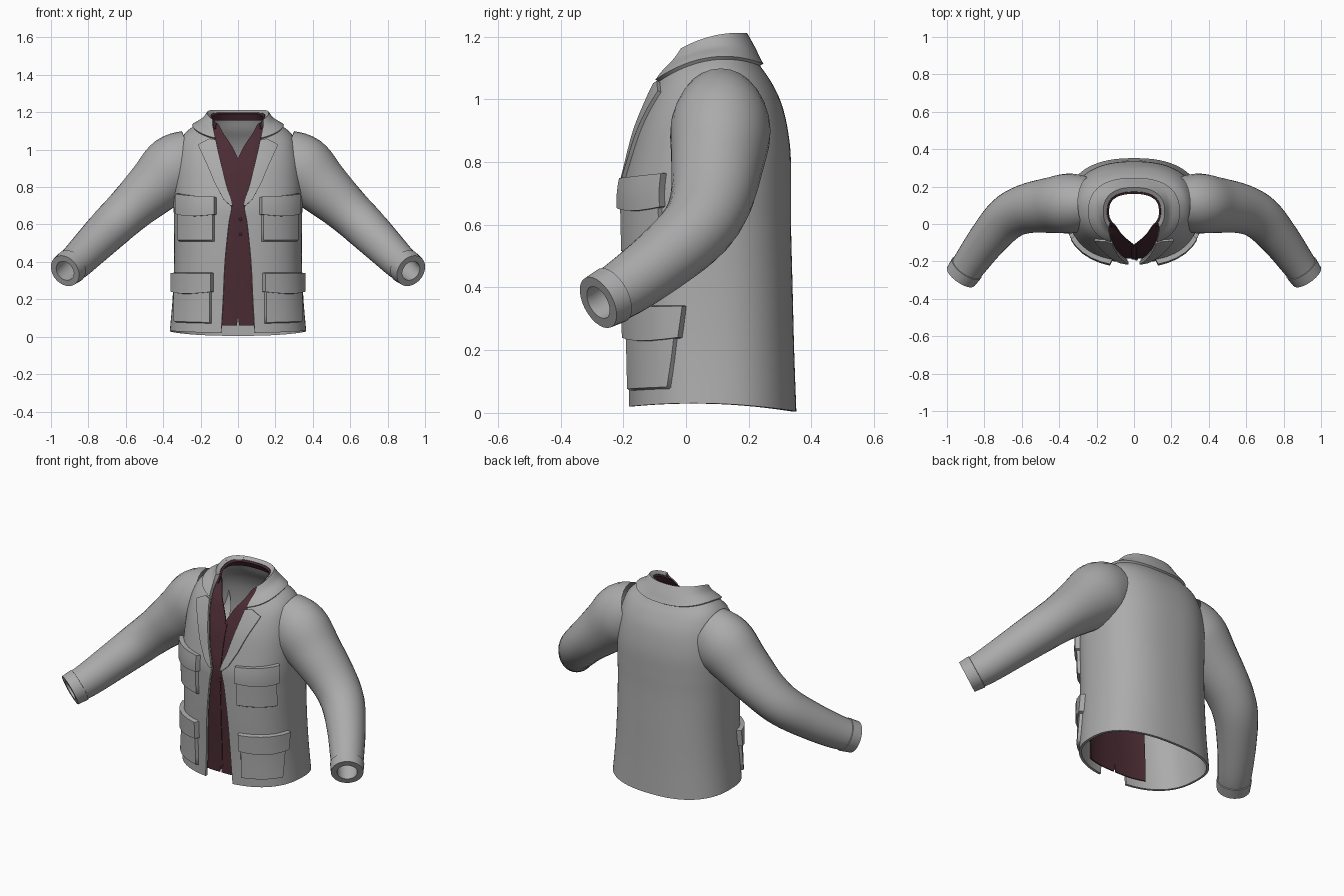
import bpy, math
from mathutils import Vector

if "Cube" in bpy.data.objects:
    bpy.data.objects.remove(bpy.data.objects["Cube"])


def material(name, rgb):
    m = bpy.data.materials.new(name)
    m.use_nodes = True
    m.diffuse_color = (*rgb, 1)
    m.node_tree.nodes["Principled BSDF"].inputs["Base Color"].default_value = (*rgb, 1)
    return m


GREY = material("grey cloth", (0.41, 0.41, 0.41))
MAROON = material("dark maroon cloth", (0.07, 0.025, 0.034))

# Torso rings: front z, side z, back z, half width, front y, back y, front gap
RINGS = [
    (.02, .03, .005, .365, -.185, .352, .09),
    (.2, .2, .2, .35, -.19, .345, .08),
    (.4, .4, .4, .342, -.2, .34, .07),
    (.6, .6, .6, .342, -.205, .335, .05),
    (.7, .72, .72, .345, -.205, .335, .035),
    (.8, .85, .85, .342, -.185, .332, .065),
    (.9, .97, .97, .328, -.16, .31, .09),
    (.98, 1.07, 1.05, .295, -.13, .275, .11),
    (1.05, 1.125, 1.11, .235, -.1, .235, .125),
    (1.1, 1.155, 1.16, .185, -.065, .21, .135),
    (1.13, 1.19, 1.205, .155, -.05, .185, .135),
]
TOP = len(RINGS) - 1
E = .83


def spline(rows, t):
    """Smooth interpolation through rows of numbers."""
    t = min(max(t, 0), len(rows) - 1)
    i = min(int(t), len(rows) - 2)
    f = t - i
    a, b, c, d = (rows[min(max(j, 0), len(rows) - 1)] for j in range(i - 1, i + 3))
    return [q + .5 * f * (r - p + f * (2*p - 5*q + 4*r - s + f * (3*(q - r) + s - p)))
            for p, q, r, s in zip(a, b, c, d)]


def linear(pairs, t):
    """Piecewise straight lookup."""
    for (a, p), (b, q) in zip(pairs, pairs[1:]):
        if t <= b:
            return p + (q - p) * max(t - a, 0) / (b - a)
    return pairs[-1][1]


def spow(v):
    return math.copysign(abs(v) ** E, v)


def on_body(k, phi):
    zf, zs, zb, w, yf, yb, g = spline(RINGS, k)
    s = -spow(math.cos(phi))
    z = zs + s * (zb - zf) / 2 + s * s * ((zb + zf) / 2 - zs)
    return Vector((w * spow(math.sin(phi)), (yf + yb) / 2 + s * (yb - yf) / 2, z))


def body_point(k, phi, off=0):
    p = on_body(k, phi)
    if off:
        k = min(max(k, .06), TOP - .06)
        du = on_body(k, phi + .05) - on_body(k, phi - .05)
        dv = on_body(k + .05, phi) - on_body(k - .05, phi)
        p += du.cross(dv).normalized() * off
    return p


def angle_at(k, x):
    return math.asin(min(max(x, 0) / spline(RINGS, k)[3], 1) ** (1 / E))


def gap(k):
    return spline(RINGS, k)[6]


def finish(name, verts, faces, mat, thick=0, mirror=True, sharp=40):
    mesh = bpy.data.meshes.new(name)
    mesh.from_pydata(verts, [], faces)
    mesh.materials.append(mat)
    ob = bpy.data.objects.new(name, mesh)
    bpy.context.collection.objects.link(ob)
    if mirror:
        m = ob.modifiers.new("mirror", "MIRROR")
        m.merge_threshold = .0005
    if thick:
        s = ob.modifiers.new("thickness", "SOLIDIFY")
        s.thickness, s.offset = thick, -1
    bpy.ops.object.select_all(action="DESELECT")
    ob.select_set(True)
    bpy.context.view_layer.objects.active = ob
    bpy.ops.object.convert(target="MESH")
    bpy.ops.object.shade_smooth_by_angle(angle=math.radians(sharp))
    return ob


def grid(rows, closed=False):
    n = len(rows[0])
    verts = [p for r in rows for p in r]
    faces = [(r * n + c, r * n + (c + 1) % n, (r + 1) * n + (c + 1) % n, (r + 1) * n + c)
             for r in range(len(rows) - 1) for c in range(n if closed else n - 1)]
    return verts, faces


def patch(name, ks, lo, hi, mat, off=0, thick=0, cols=12):
    """Cloth panel following the body between two edge angles."""
    rows = []
    for k in ks:
        a, b = lo(k), hi(k)
        rows.append([body_point(k, a + (b - a) * c / cols, off) for c in range(cols + 1)])
    return finish(name, *grid(rows), mat, thick)


def span(a, b, n):
    return [a + (b - a) * i / n for i in range(n + 1)]


def back(k):
    return math.pi


def front_edge(k):
    return angle_at(k, gap(k))


# Jacket shell
patch("jacket_body", span(0, TOP, 50), front_edge, back, GREY, 0, .014, 40)

# Lapels, with the pointed notch at the top
LAPEL = [(4, .04), (4.3, .075), (5.2, .125), (6.2, .168), (7.15, .21), (7.8, .15)]
patch("lapels", span(4, 7.8, 30), lambda k: angle_at(k, gap(k) - .006),
      lambda k: angle_at(k, max(linear(LAPEL, k), gap(k))), GREY, .012, .014, 8)

# Collar, folded around the neck
patch("collar", span(7.95, TOP, 10), lambda k: angle_at(k, gap(k) - .004),
      back, GREY, .012, .014, 30)

# Waistcoat front panels and neck band
VEE = [(.3, .006), (.45, 0), (6.8, 0), (9, .085), (TOP, .115)]
patch("waistcoat_front", span(.3, TOP, 40), lambda k: angle_at(k, linear(VEE, k)),
      lambda k: angle_at(k, min(.2, .97 * spline(RINGS, k)[3])), MAROON, -.022, .006)
patch("waistcoat_neck_band", span(9.2, TOP, 5), lambda k: angle_at(k, gap(k) - .01),
      back, MAROON, -.016, .012, 24)

# Waistcoat overlap edge and buttons
patch("waistcoat_placket", span(.5, 6.6, 30), lambda k: 0,
      lambda k: angle_at(k, .014), MAROON, -.018, .004, 2)
for i, k in enumerate((2.7, 3.2)):
    bpy.ops.mesh.primitive_uv_sphere_add(segments=10, ring_count=6, radius=.008,
                                         location=body_point(k, .02, -.018))
    button = bpy.context.object
    button.name = f"button_{i + 1}"
    button.data.materials.append(MAROON)
    bpy.ops.object.shade_smooth()


# Padded pockets with flaps
def pad(name, k0, k1, x0, x1, height, sag=0):
    edge = [0, .03, .2, .4, .6, .8, .97, 1]
    rows = []
    for v in edge:
        row = []
        for u in edge:
            k = k0 + (k1 - k0) * v - sag * (1 - v) * math.sin(math.pi * u)
            a, b = angle_at(k, x0), angle_at(k, x1)
            border = u in (0, 1) or v in (0, 1)
            row.append(body_point(k, a + (b - a) * u, -.004 if border else height))
        rows.append(row)
    finish(name, *grid(rows), GREY, sharp=50)


pad("upper_pockets", 2.5, 4.3, .125, .312, .016)
pad("upper_pocket_flaps", 3.45, 4.45, .115, .318, .026, .12)
pad("lower_pockets", .35, 1.6, .14, .333, .016)
pad("lower_pocket_flaps", 1.2, 1.72, .13, .338, .026, .06)

# Sleeves: centre x, y, z, half depth, half height
SLEEVE = [
    (.24, .11, .945, .14, .165), (.34, .11, .9, .16, .178), (.45, .1, .8, .148, .152),
    (.58, .08, .68, .132, .126), (.68, .03, .585, .12, .115), (.78, -.08, .485, .105, .104),
    (.865, -.195, .4, .093, .094), (.925, -.28, .352, .084, .084),
]


def sleeve_ring(t, grow=0, scale=1, n=28):
    x, y, z, ry, rn = spline(SLEEVE, t)
    d = (Vector(spline(SLEEVE, t + .2)[:3]) - Vector(spline(SLEEVE, t - .2)[:3])).normalized()
    side = d.cross(Vector((0, 0, 1))).normalized()
    up = side.cross(d)
    ry, rn = ry * scale + grow, rn * scale + grow
    return [Vector((x, y, z)) + side * ry * math.cos(a) + up * rn * math.sin(a)
            for a in (-math.tau * i / n for i in range(n))]


END = len(SLEEVE) - 1
rows = [sleeve_ring(t) for t in span(0, END, 35)]
rows += [sleeve_ring(END, 0, .66), sleeve_ring(END - .3, 0, .64), sleeve_ring(END - 2, 0, .7)]
finish("sleeves", *grid(rows, True), GREY)

# Raised cuff bands
rows = [sleeve_ring(t, g) for t, g in
        ((END - .62, -.004), (END - .6, .005), (END, .005), (END, -.01))]
finish("cuffs", *grid(rows, True), GREY)
